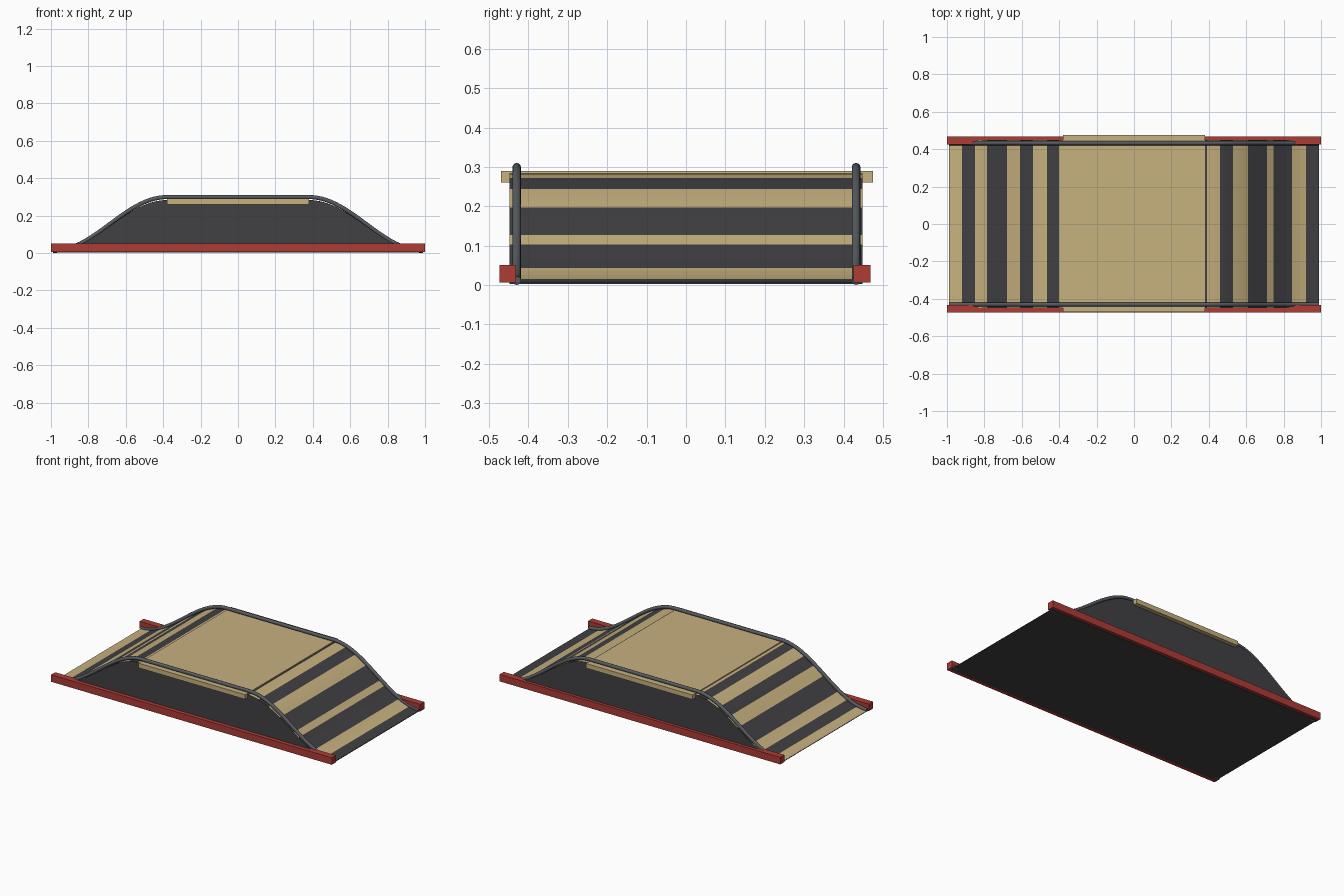
import bpy, bmesh, math

cube = bpy.data.objects.get("Cube")
if cube:
    bpy.data.objects.remove(cube, do_unlink=True)


def material(name, rgb):
    m = bpy.data.materials.new(name)
    m.use_nodes = True
    m.diffuse_color = (*rgb, 1)
    m.node_tree.nodes["Principled BSDF"].inputs["Base Color"].default_value = (*rgb, 1)
    return m


TAN = material("tan paint", (0.57, 0.44, 0.21))
DARK = material("charcoal", (0.052, 0.05, 0.056))
GREY = material("steel grey", (0.095, 0.105, 0.115))
RED = material("red paint", (0.42, 0.045, 0.035))

FLAT, END = 0.38, 0.99      # half length of the flat top, of the whole ramp
TOP, LOW = 0.283, 0.007     # surface heights


def height(x):
    """Smooth hump profile."""
    t = min(max((abs(x) - FLAT) / (END - FLAT), 0), 1)
    return LOW + (TOP - LOW) * (1 + math.cos(math.pi * t)) / 2


def box(name, lo, hi, mat):
    bm = bmesh.new()
    bmesh.ops.create_cube(bm, size=1)
    for v in bm.verts:
        v.co = [a + (b - a) * (c + 0.5) for a, b, c in zip(lo, hi, v.co)]
    return finish(name, bm, [mat])


def finish(name, bm, mats):
    me = bpy.data.meshes.new(name)
    bm.to_mesh(me)
    bm.free()
    for m in mats:
        me.materials.append(m)
    ob = bpy.data.objects.new(name, me)
    bpy.context.collection.objects.link(ob)
    return ob


# Ramp body: striped top, dark sides and underside
tan_bands = [(-0.99, -0.92), (-0.85, -0.785), (-0.68, -0.61), (-0.54, -0.465),
             (-0.40, 0.38), (0.39, 0.46), (0.53, 0.61), (0.71, 0.745), (0.845, 0.92)]
cuts = {x for band in tan_bands for x in band}
steps = {round(s * (FLAT + (END - FLAT) * i / 24), 4) for i in range(25) for s in (-1, 1)}
xs = sorted(cuts | {x for x in steps if all(abs(x - c) > 0.004 for c in cuts)} | {-END, END})

bm = bmesh.new()
W, BASE = 0.448, 0.003
rings = [[bm.verts.new((x, y, z)) for y, z in
          ((-W, BASE), (W, BASE), (W, height(x)), (-W, height(x)))] for x in xs]
for a, b in zip(rings, rings[1:]):
    mid = (a[0].co.x + b[0].co.x) / 2
    for k in range(4):
        f = bm.faces.new((a[k], b[k], b[(k + 1) % 4], a[(k + 1) % 4]))
        if k == 2 and any(lo < mid < hi for lo, hi in tan_bands):
            f.material_index = 1
bm.faces.new(rings[0])
bm.faces.new(rings[-1])
bmesh.ops.recalc_face_normals(bm, faces=bm.faces)
finish("ramp_body", bm, [DARK, TAN])

# Flat deck on top
box("top_deck", (-FLAT, -0.47, 0.26), (FLAT, 0.475, 0.29), TAN)

# Base beams along both long sides
box("right_beam", (-1, -0.474, 0.006), (1, -0.432, 0.051), RED)
box("left_beam", (-1, 0.426, 0.006), (1, 0.468, 0.051), RED)

# Tubular rails that follow the hump
R = 0.011
path = [-END + 2 * END * i / 80 for i in range(81)]
for side, y in (("right", -0.43), ("left", 0.432)):
    bm = bmesh.new()
    rings = []
    for x in path:
        slope = math.atan2(height(x + 0.005) - height(x - 0.005), 0.01)
        ring = []
        for k in range(12):
            a = math.tau * k / 12
            n = R * math.sin(a)
            ring.append(bm.verts.new((x - n * math.sin(slope), y + R * math.cos(a),
                                      height(x) + 0.016 * (height(x) / TOP) + 0.004
                                      * (1 - height(x) / TOP) + n * math.cos(slope))))
        rings.append(ring)
    for a, b in zip(rings, rings[1:]):
        for k in range(12):
            bm.faces.new((a[k], b[k], b[(k + 1) % 12], a[(k + 1) % 12])).smooth = True
    bm.faces.new(rings[0])
    bm.faces.new(rings[-1])
    bmesh.ops.recalc_face_normals(bm, faces=bm.faces)
    # keep the rail ends on the ground
    for v in bm.verts:
        v.co.z = max(v.co.z, 0)
    finish(side + "_rail", bm, [GREY])
